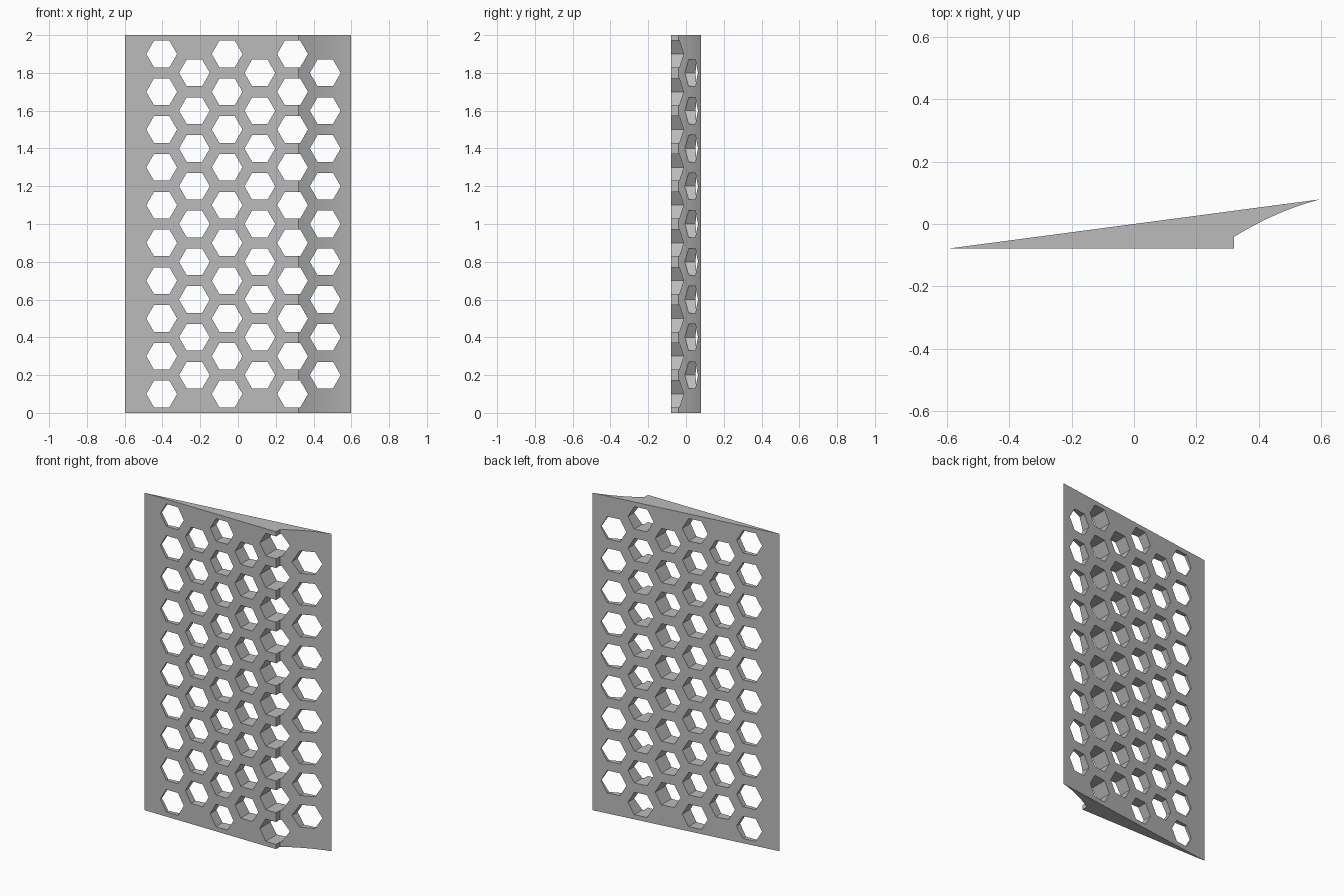
import bpy, bmesh, math

if "Cube" in bpy.data.objects:
    bpy.data.objects.remove(bpy.data.objects["Cube"])

grey = bpy.data.materials.new("plain grey")
grey.use_nodes = True
colour = (0.5, 0.5, 0.5, 1)
grey.diffuse_color = colour
grey.node_tree.nodes["Principled BSDF"].inputs["Base Color"].default_value = colour


def add_prism(bm, points, offset):
    """Extrude a closed outline of points along an offset vector."""
    face = bm.faces.new([bm.verts.new(p) for p in points])
    top = bmesh.ops.extrude_face_region(bm, geom=[face])["geom"]
    bmesh.ops.translate(bm, vec=offset, verts=[v for v in top if isinstance(v, bmesh.types.BMVert)])


def make_object(name, bm):
    bmesh.ops.recalc_face_normals(bm, faces=bm.faces)
    mesh = bpy.data.meshes.new(name)
    bm.to_mesh(mesh)
    bm.free()
    mesh.materials.append(grey)
    obj = bpy.data.objects.new(name, mesh)
    bpy.context.collection.objects.link(obj)
    return obj


# Wedge panel: straight back, flat front, small step and a curved thin edge
HALF_W, HALF_D, HEIGHT = 0.597, 0.079, 2.0
STEP_X, STEP_Y = 0.321, -0.041
outline = [(-HALF_W, -HALF_D), (STEP_X, -HALF_D)]
SEGMENTS = 10
for i in range(SEGMENTS + 1):
    t = i / SEGMENTS
    y = STEP_Y + (HALF_D - STEP_Y) * t + 0.05 * t * (1 - t)
    outline.append((STEP_X + (HALF_W - STEP_X) * t, y))
bm = bmesh.new()
add_prism(bm, [(x, y, 0) for x, y in outline], (0, 0, HEIGHT))
panel = make_object("perforated_panel", bm)

# Hexagonal holes in staggered columns
PITCH, RADIUS = 0.2, 0.0815
bm = bmesh.new()
for col in range(6):
    cx = -0.404 + col * PITCH * math.sqrt(3) / 2
    odd = col % 2
    for row in range(10 - odd):
        cz = PITCH * (row + 0.5 + odd / 2)
        corners = [math.radians(60 * k) for k in range(6)]
        add_prism(bm, [(cx + RADIUS * math.cos(a), -0.3, cz + RADIUS * math.sin(a))
                       for a in corners], (0, 0.6, 0))
cutter = make_object("hole_cutter", bm)
cutter.hide_render = True

# Cut the holes, then drop the cutter
cut = panel.modifiers.new("holes", "BOOLEAN")
cut.operation = "DIFFERENCE"
cut.solver = "EXACT"
cut.object = cutter
bpy.ops.object.select_all(action="DESELECT")
panel.select_set(True)
bpy.context.view_layer.objects.active = panel
bpy.ops.object.modifier_apply(modifier=cut.name)
bpy.data.objects.remove(cutter)
bpy.ops.object.shade_smooth_by_angle(angle=math.radians(15))
